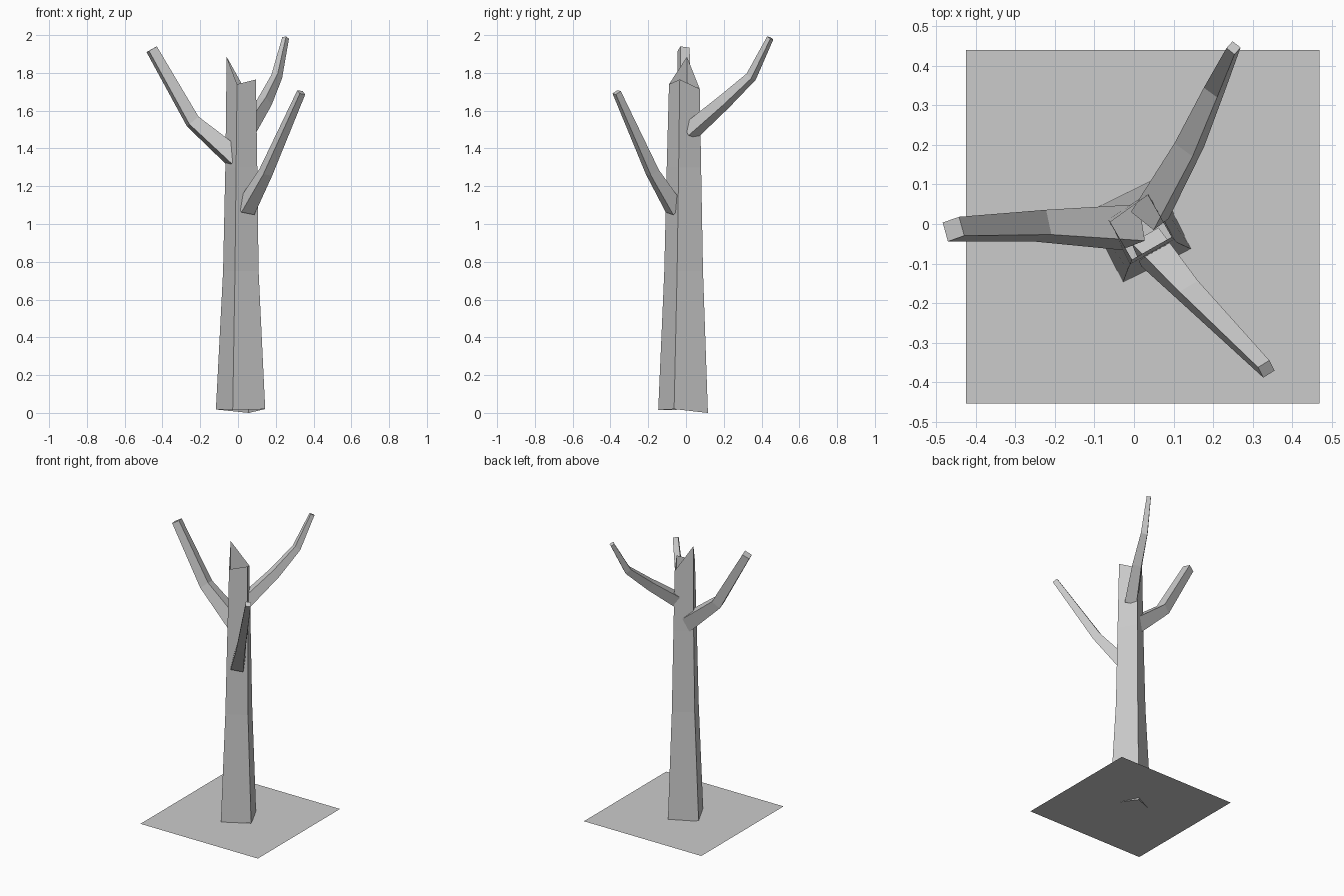
import bpy
import math
from mathutils import Vector

if "Cube" in bpy.data.objects:
    bpy.data.objects.remove(bpy.data.objects["Cube"])


def make_object(name, verts, faces):
    mesh = bpy.data.meshes.new(name)
    mesh.from_pydata([tuple(v) for v in verts], [], faces)
    mesh.update()
    obj = bpy.data.objects.new(name, mesh)
    bpy.context.collection.objects.link(obj)
    return obj


def skin_rings(name, rings, caps=()):
    """Join four-cornered rings with flat quads; caps lists the ring indices to close."""
    verts = [v for ring in rings for v in ring]
    faces = []
    for r in range(len(rings) - 1):
        for i in range(4):
            j = (i + 1) % 4
            faces.append((r * 4 + i, r * 4 + j, r * 4 + 4 + j, r * 4 + 4 + i))
    for c in caps:
        quad = [c * 4 + i for i in range(4)]
        faces.append(quad if c else quad[::-1])
    return make_object(name, verts, faces)


def branch(name, path, sides, tilt):
    """Square tapered limb along a path, rolled about its axis by tilt degrees."""
    pts = [Vector(p) for p in path]
    rings = []
    for k, p in enumerate(pts):
        before = (p - pts[k - 1]).normalized() if k else Vector()
        after = (pts[k + 1] - p).normalized() if k + 1 < len(pts) else Vector()
        d = (before + after).normalized()
        side = d.cross(Vector((0, 0, 1))).normalized()
        up = side.cross(d)
        radius = sides[k] / math.sqrt(2)
        ring = []
        for i in range(4):
            a = math.radians(45 + 90 * i + tilt)
            # counter-clockwise seen from the tip
            ring.append(p + radius * (-math.cos(a) * side * -1 - math.sin(a) * up * -1) * 1)
        rings.append(ring[::-1])
    return skin_rings(name, [r[::-1] for r in rings], caps=(0, len(rings) - 1))


# Hollow trunk, with a broken jagged rim
trunk_rings = [
    [(-0.117, 0.03, 0.018), (-0.028, -0.147, 0.015), (0.144, -0.063, 0.02), (0.057, 0.116, 0.0)],
    [(-0.079, 0.018, 0.75), (-0.016, -0.115, 0.75), (0.109, -0.047, 0.75), (0.045, 0.09, 0.75)],
    [(-0.067, 0.012, 1.3), (-0.01, -0.102, 1.3), (0.102, -0.039, 1.3), (0.04, 0.08, 1.3)],
    [(-0.06, 0.005, 1.885), (-0.005, -0.09, 1.74), (0.095, -0.033, 1.765), (0.035, 0.073, 1.715)],
]
skin_rings("trunk", trunk_rings)

# Three bare branches
branch("left_branch",
       [(-0.01, -0.008, 1.345), (-0.24, -0.004, 1.543), (-0.457, -0.013, 1.925)],
       [0.095, 0.065, 0.05], -15)
branch("front_branch",
       [(0.04, -0.058, 1.08), (0.148, -0.178, 1.275), (0.335, -0.367, 1.697)],
       [0.08, 0.055, 0.034], 15)
branch("back_branch",
       [(0.04, 0.022, 1.49), (0.14, 0.2, 1.645), (0.205, 0.345, 1.78), (0.252, 0.446, 1.985)],
       [0.075, 0.058, 0.042, 0.026], 15)

# Flat square of soil
make_object("soil_patch",
            [(-0.425, -0.455, 0.014), (0.47, -0.455, 0.014), (0.47, 0.44, 0.014), (-0.425, 0.44, 0.014)],
            [(0, 1, 2, 3)])
